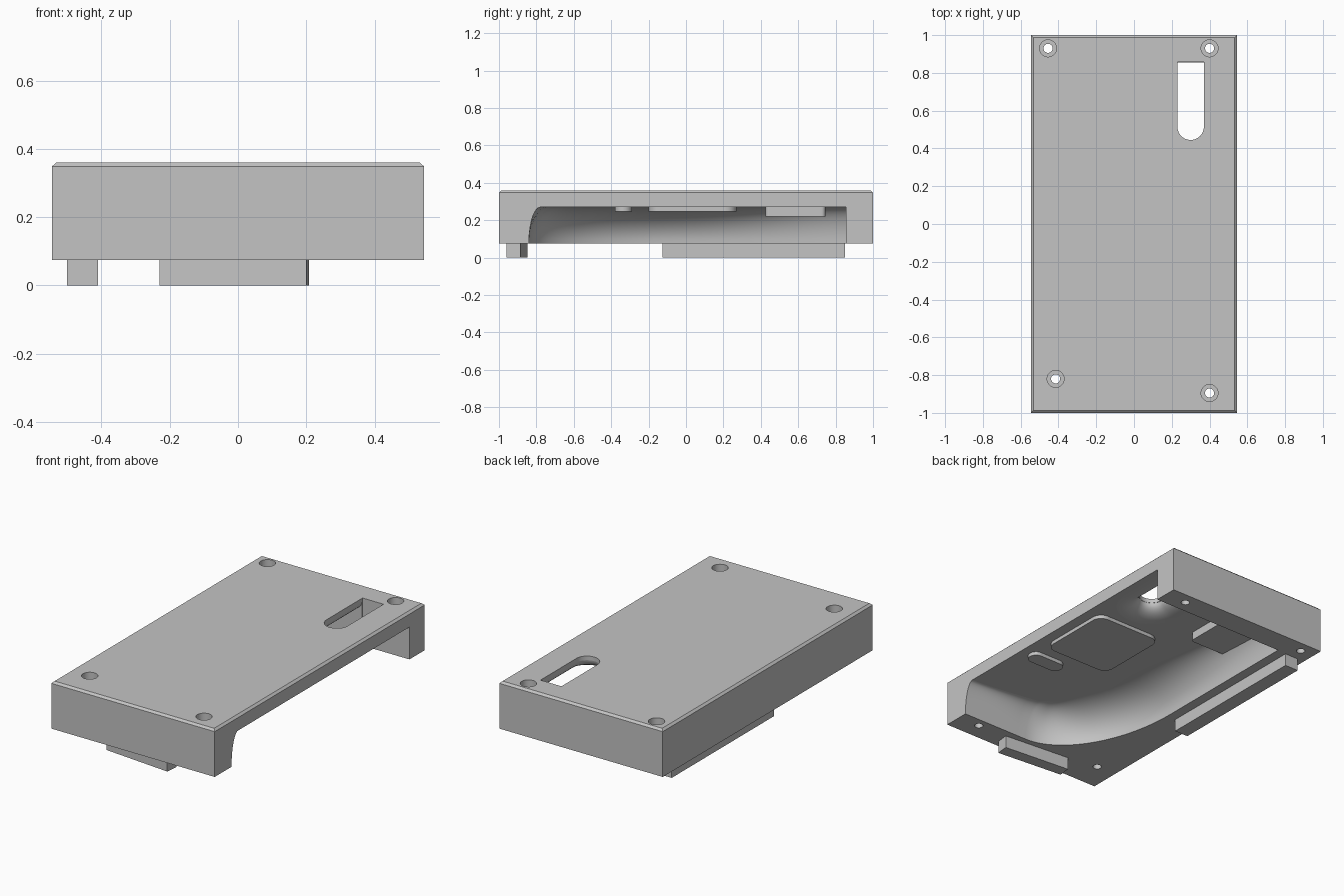
import bpy
import bmesh
from math import sin, cos, pi

if "Cube" in bpy.data.objects:
    bpy.data.objects.remove(bpy.data.objects["Cube"], do_unlink=True)

grey = bpy.data.materials.new("plain grey")
grey.use_nodes = True
GREY = (0.55, 0.55, 0.55, 1)
grey.diffuse_color = GREY
grey.node_tree.nodes["Principled BSDF"].inputs["Base Color"].default_value = GREY


def loft(name, rings):
    """Closed solid through rings of (x, y, z) points of equal count."""
    bm = bmesh.new()
    loops = [[bm.verts.new(p) for p in ring] for ring in rings]
    n = len(loops[0])
    for a, b in zip(loops, loops[1:]):
        for i in range(n):
            j = (i + 1) % n
            bm.faces.new((a[i], a[j], b[j], b[i]))
    bm.faces.new(loops[0])
    bm.faces.new(loops[-1])
    bmesh.ops.recalc_face_normals(bm, faces=bm.faces)
    mesh = bpy.data.meshes.new(name)
    bm.to_mesh(mesh)
    bm.free()
    mesh.materials.append(grey)
    obj = bpy.data.objects.new(name, mesh)
    bpy.context.collection.objects.link(obj)
    return obj


def at(points, z):
    return [(x, y, z) for x, y in points]


def prism(name, points, z0, z1):
    return loft(name, [at(points, z0), at(points, z1)])


def rounded(x0, x1, y0, y1, r, steps=8):
    """Rectangle outline with round corners."""
    corners = [(x1 - r, y1 - r), (x0 + r, y1 - r), (x0 + r, y0 + r), (x1 - r, y0 + r)]
    return [(cx + r * cos((k + i / steps) * pi / 2), cy + r * sin((k + i / steps) * pi / 2))
            for k, (cx, cy) in enumerate(corners) for i in range(steps + 1)]


def rect(x, y):
    return [(-x, -y), (x, -y), (x, y), (-x, y)]


def circle(cx, cy, r, n=32):
    return [(cx + r * cos(2 * pi * i / n), cy + r * sin(2 * pi * i / n)) for i in range(n)]


def slot(r, end, n=24):
    """Outline with a round front end and a square back end."""
    arc = [(0.3 + r * cos(pi + pi * i / n), 0.515 + r * sin(pi + pi * i / n)) for i in range(n + 1)]
    return arc + [(0.3 + r, end), (0.3 - r, end)]


def cut(target, cutter):
    cutter.hide_render = True
    mod = target.modifiers.new("cut", "BOOLEAN")
    mod.operation = "DIFFERENCE"
    mod.solver = "EXACT"
    mod.object = cutter
    bpy.context.view_layer.objects.active = target
    bpy.ops.object.modifier_apply(modifier=mod.name)
    bpy.data.objects.remove(cutter, do_unlink=True)


def smooth(obj):
    """Smooth the curved faces, keep the level and upright ones flat."""
    bpy.ops.object.select_all(action="DESELECT")
    obj.select_set(True)
    bpy.context.view_layer.objects.active = obj
    bpy.ops.object.shade_smooth_by_angle(angle=pi / 6)
    for face in obj.data.polygons:
        if max(abs(c) for c in face.normal) > 0.9999:
            face.use_smooth = False


# Housing with a chamfered top rim
BOTTOM, CEILING, TOP = 0.075, 0.27, 0.36
housing = loft("housing", [at(rect(0.545, 1), BOTTOM), at(rect(0.545, 1), 0.348),
                           at(rect(0.532, 0.987), TOP)])

# Hollow open on the left side, with a sweeping cove up to the ceiling
path = [(0.6 - 0.5 * i / 8, -0.84, 0, 1) for i in range(8)]
for i in range(33):
    a = pi / 2 * i / 32
    nx, ny = sin(a) / 0.45, cos(a) / 0.74
    size = (nx * nx + ny * ny) ** 0.5
    path.append((0.1 - 0.45 * sin(a), -0.1 - 0.74 * cos(a), nx / size, ny / size))
path += [(-0.35, -0.1 + 0.955 * i / 12, 1, 0) for i in range(1, 13)]
widths = [0.06, 0.15, 0.24, 0.25, 0.1]


def cove_width(t):
    k = min(int(t * 4), 3)
    f = t * 4 - k
    f = f * f * (3 - 2 * f)
    return widths[k] * (1 - f) + widths[k + 1] * f


def cove_ring(a, z):
    ring = []
    for i, (x, y, nx, ny) in enumerate(path):
        d = cove_width(i / (len(path) - 1)) * (1 - cos(a))
        ring.append((x + nx * d, y + ny * d, z))
    return ring + [(0.6, 0.855, z)]


rings = [cove_ring(0, 0.0)]
for i in range(13):
    a = pi / 2 * i / 12
    rings.append(cove_ring(a, BOTTOM + (CEILING - BOTTOM) * sin(a)))
cut(housing, loft("hollow_cutter", rings))

# Flared slot through the top
flare = [at(slot(0.2, 0.853), 0.25)]
for i in range(9):
    a = pi / 2 * i / 8
    flare.append(at(slot(0.2 - 0.128 * sin(a), 0.853), CEILING + 0.065 * (1 - cos(a))))
cut(housing, loft("flare_cutter", flare))
cut(housing, prism("slot_cutter", slot(0.07, 0.858), 0.2, 0.5))

# Counterbored screw holes
for x, y in [(-0.455, 0.93), (0.4, 0.93), (-0.415, -0.82), (0.4, -0.895)]:
    cut(housing, loft("screw_cutter", [at(circle(x, y, r), z) for r, z in
                                       [(0.024, 0), (0.024, 0.27), (0.045, 0.27), (0.045, 0.5)]]))
smooth(housing)

# Pads under the ceiling
smooth(prism("large_pad", rounded(0.04, 0.48, -0.2, 0.27, 0.06), 0.248, 0.3))
smooth(prism("small_pad", rounded(0.26, 0.49, -0.38, -0.29, 0.044), 0.248, 0.3))
smooth(prism("side_pad", rounded(-0.38, -0.065, 0.425, 0.745, 0.02), 0.22, 0.3))

# Locating ribs below the rim
prism("long_rib", [(-0.5, -0.125), (-0.41, -0.125), (-0.41, 0.85), (-0.5, 0.85)], 0, 0.1)
prism("front_rib", [(-0.23, -0.922), (0.2, -0.96), (0.208, -0.885), (-0.222, -0.848)], 0, 0.1)
